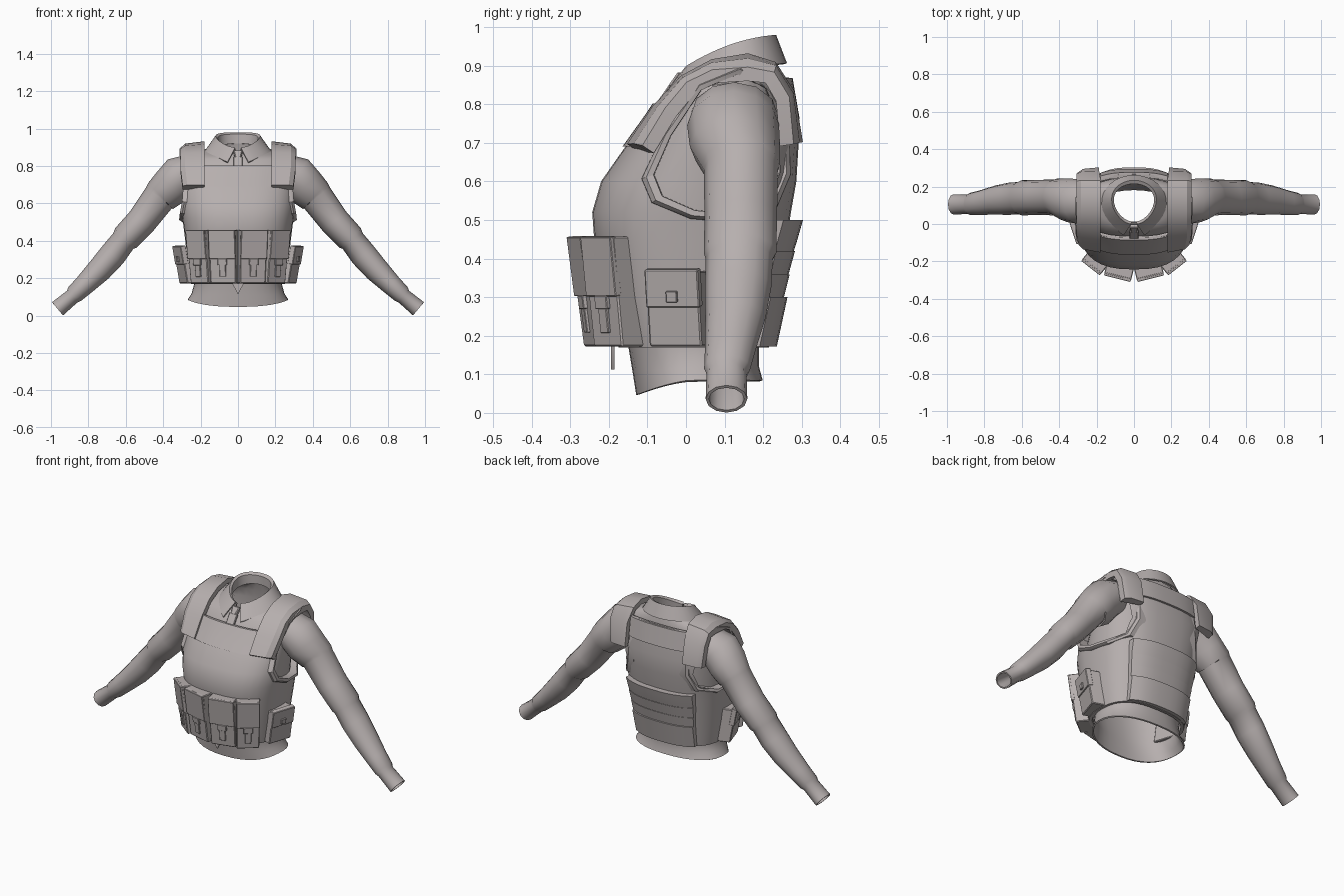
import bpy, bmesh, math
from mathutils import Vector, Matrix

if "Cube" in bpy.data.objects:
    bpy.data.objects.remove(bpy.data.objects["Cube"])

cloth = bpy.data.materials.new("warm_grey_cloth")
cloth.diffuse_color = (0.47, 0.43, 0.425, 1)
cloth.use_nodes = True
cloth.node_tree.nodes["Principled BSDF"].inputs["Base Color"].default_value = cloth.diffuse_color


def make(name, verts, faces, thick=0.0, cutters=(), angle=32, bevel=0.0, offset=0):
    """Mesh object with optional wall thickness, cuts and bevel, shaded by angle."""
    me = bpy.data.meshes.new(name)
    bm = bmesh.new()
    vs = [bm.verts.new(v) for v in verts]
    for f in faces:
        bm.faces.new([vs[i] for i in f])
    bmesh.ops.recalc_face_normals(bm, faces=bm.faces)
    bm.to_mesh(me)
    bm.free()
    ob = bpy.data.objects.new(name, me)
    bpy.context.collection.objects.link(ob)
    if thick:
        m = ob.modifiers.new("wall", 'SOLIDIFY')
        m.thickness, m.offset = thick, offset
    for c in cutters:
        m = ob.modifiers.new("cut", 'BOOLEAN')
        m.object, m.operation, m.solver = c, 'DIFFERENCE', 'EXACT'
    if bevel:
        m = ob.modifiers.new("bevel", 'BEVEL')
        m.width, m.segments = bevel, 1
    bpy.context.view_layer.update()
    me = bpy.data.meshes.new_from_object(ob.evaluated_get(bpy.context.evaluated_depsgraph_get()))
    ob.modifiers.clear()
    ob.data = me
    me.materials.clear()
    me.materials.append(cloth)
    me.shade_smooth()
    me.set_sharp_from_angle(angle=math.radians(angle))
    return ob


def grid(rows, closed=True):
    """Vertices and quads joining equal-length rows of points."""
    n = len(rows[0])
    faces = [(r*n+i, r*n+(i+1) % n, (r+1)*n+(i+1) % n, (r+1)*n+i)
             for r in range(len(rows)-1) for i in range(n if closed else n-1)]
    return [p for row in rows for p in row], faces


def spow(v, e):
    return math.copysign(abs(v)**e, v)


def ring(zf, zb, yf, yb, hw, p=2.6, angles=None, bulge=0.0, egg=0.0):
    """Rounded-box section; angle 0 faces the front, height tilts front to back."""
    out = []
    for a in angles or [math.tau*i/36 for i in range(36)]:
        t = -spow(math.cos(a), 2/p)
        out.append((hw*spow(math.sin(a), 2/p)*(1+egg*t), (yf+yb)/2+t*(yb-yf)/2,
                    (zf+zb)/2+t*(zb-zf)/2+bulge*(1-t*t)))
    return out


# vest sections: front z, back z, front y, back y, half width
VEST = [(.17, .17, -.175, .215, .25), (.30, .30, -.21, .235, .27), (.45, .45, -.238, .262, .288),
        (.52, .52, -.243, .272, .297), (.60, .60, -.22, .286, .308), (.70, .70, -.150, .292, .311),
        (.80, .87, -.080, .266, .298)]


def section(z, k=0):
    for a, b in zip(VEST, VEST[1:]):
        if z <= b[k] or b is VEST[-1]:
            t = min(1, max(0, (z-a[k])/(b[k]-a[k])))
            return [a[i]+(b[i]-a[i])*t for i in range(2, 5)]


def vest_y(x, z, back):
    yf, yb, hw = section(z, int(back))
    h = (1-min(1, abs(x)/hw)**2.6)**(1/2.6)*(yb-yf)/2
    return (yf+yb)/2+(h if back else -h)


def vest_x(y, z):
    yf, yb, hw = section(z)
    return hw*(1-min(.97, abs(y-(yf+yb)/2)/((yb-yf)/2))**2.6)**(1/2.6)


def plate(name, hw, z0, z1, back, out0, out1, taper=0):
    """Raised panel wrapped over the vest; out0/out1 are its bottom/top heights."""
    s = 1 if back else -1
    rows = []
    for lift in (-.008, 1):
        sub = []
        for j in range(4):
            t = j/3
            z, w = z0+(z1-z0)*t, hw+taper*t
            o = lift if lift < 0 else out0+(out1-out0)*t
            sub.append([(x, vest_y(x, z, back)+s*o, z) for x in [w*(i/5-1) for i in range(11)]])
        rows.append(sub)
    v, f = grid(rows[0], False)
    v2, f2 = grid(rows[1], False)
    n, c = len(v), 11
    edge = list(range(c)) + [c*r+c-1 for r in range(1, 4)] + [3*c+i for i in range(c-2, -1, -1)] + [2*c, c]
    side = [(a, b, b+n, a+n) for a, b in zip(edge, edge[1:]+edge[:1])]
    make(name, v+v2, f+[tuple(i+n for i in q) for q in f2]+side, angle=25)


def box(name, w, d, h, mat, lean=0, bevel=0.004, taper=0):
    """Box with its front face on local y = 0; lean pulls the bottom back."""
    v = [(x*w/2*(1-taper*(z < 0)), y*d+(lean if z < 0 else 0), z*h/2)
         for z in (-1, 1) for x, y in ((-1, 0), (1, 0), (1, 1), (-1, 1))]
    f = [(0, 1, 2, 3), (4, 5, 6, 7)] + [(i, (i+1) % 4, (i+1) % 4+4, i+4) for i in range(4)]
    make(name, [mat @ Vector(p) for p in v], f, bevel=bevel)


# shirt torso, open at the hem and neck; the hem dips at the front
SHIRT = [(.045, .085, -.125, .195, .266), (.11, .12, -.135, .185, .245), (.17, .17, -.145, .185, .23),
         (.45, .45, -.205, .235, .262), (.60, .60, -.185, .25, .27), (.70, .72, -.115, .25, .275),
         (.78, .82, -.06, .245, .285), (.83, .87, -.035, .235, .265), (.845, .90, -.015, .23, .19),
         (.865, .92, .01, .225, .125)]
rows = [ring(*r, p=2.3) for r in SHIRT]
rows[0] = [(x, y, .083-.036*max(0, 1-(y+.125)/.14)**1.5) for x, y, z in rows[0]]
v, f = grid(rows)
make("shirt_torso", v, f, thick=.008, angle=40)

# armholes cut from the vest
HOLE = [(-.105, .61), (-.08, .55), (.015, .51), (.13, .50), (.225, .53), (.262, .62), (.258, .76),
        (.22, .855), (.14, .892), (.035, .85), (-.055, .72)]
cy, cz = .085, .70
cutters = []
for s in (1, -1):
    rows = [[(s*x, cy+(y-cy)*.9, cz+(z-cz)*.93) for y, z in HOLE] for x in (.19, .5)]
    v, f = grid(rows)
    n = len(HOLE)
    c = make("armhole_cutter", v, f+[tuple(range(n)), tuple(range(n, 2*n))])
    c.hide_render = True
    cutters.append(c)
v, f = grid([ring(*r) for r in VEST])
make("vest_body", v, f, thick=.018, cutters=cutters, offset=-1)
for c in cutters:
    bpy.data.objects.remove(c)

# armhole rims, shoulder straps and sleeves
STRAP = [(-.143, .69), (-.075, .79), (-.005, .865), (.07, .905), (.16, .92), (.225, .90), (.27, .83), (.291, .70)]
# sleeve path: x, z, in-plane radius, y centre, y radius
SLEEVE = [(.25, .77, .09, .125, .11), (.31, .745, .107, .122, .115), (.358, .69, .104, .127, .113),
          (.412, .640, .093, .142, .097), (.419, .632, .086, .142, .092), (.515, .505, .077, .142, .090),
          (.60, .415, .073, .14, .090), (.612, .40, .064, .138, .083), (.67, .325, .068, .135, .082),
          (.74, .245, .063, .128, .074), (.82, .165, .052, .115, .062), (.873, .115, .046, .107, .056),
          (.886, .102, .038, .105, .048), (.965, .036, .042, .105, .050)]
for s, side in ((1, "right"), (-1, "left")):
    rows = []
    for i in range(n):
        y, z = HOLE[i]
        dy, dz = (y-cy), (z-cz)
        x = min(.295, vest_x(y, z))
        rows.append([(s*(x+o), cy+dy*k, cz+dz*(1+(k-1)*.7))
                     for o, k in ((-.03, 1.06), (.008, 1.05), (.02, .99), (.018, .89), (-.04, .88))])
    v, f = grid(rows+rows[:1])
    make(side+"_armhole_rim", v, f, angle=35)

    rows = []
    for i, (y, z) in enumerate(STRAP):
        a, b = Vector(STRAP[max(0, i-1)]), Vector(STRAP[min(7, i+1)])
        d = (b-a).normalized()
        ny, nz = -d.y, d.x
        drop = .03*max(0, 1-abs(i-4)/3.5)
        # outer edge wraps back around the chest and the shoulder blade
        wrap = (.035, .025, .01, 0, 0, 0, -.008, -.018)[i]
        x0, x1 = .178+.008*(i > 5), .308-.012*(i in (0, 7))
        rows.append([(s*x, y+ny*o+w*wrap, z+nz*o-dr) for x, o, dr, w in
                     ((x0, -.018, 0, 0), (x0, .012, 0, 0), (x1-.025, .014, drop*.5, .55),
                      (x1, .006, drop, 1), (x1, -.03, drop, 1))])
    v, f = grid(rows)
    make(side+"_shoulder_strap", v, f+[(0, 1, 2, 3, 4), tuple(range(35, 40))], angle=28)

    rows = []
    for i, (x, z, r, yc, ry) in enumerate(SLEEVE):
        a, b = SLEEVE[max(0, i-1)], SLEEVE[min(len(SLEEVE)-1, i+1)]
        d = Vector((b[0]-a[0], b[1]-a[1])).normalized()
        rows.append([(s*(x-d.y*r*math.cos(t)), yc+ry*math.sin(t), z+d.x*r*math.cos(t))
                     for t in [math.tau*k/12 for k in range(12)]])
    v, f = grid(rows)
    make(side+"_sleeve", v, f, thick=.008, angle=38)

    # front magazine pouches and side pouches
    for nm, x, y, rot, w, d, lean in (("inner", .088, -.285, 14, .148, .085, .038),
                                      ("outer", .228, -.230, 38, .128, .09, .035)):
        M = Matrix.Translation((s*x, y, .315)) @ Matrix.Rotation(math.radians(s*rot), 4, 'Z')
        box(f"{side}_{nm}_pouch", w, d, .285, M, lean, taper=.06)
        tilt = M @ Matrix.Rotation(math.atan(lean/.285), 4, 'X')
        for part, pw, ph, pz, lift in (("flap", w*.98, .155, .063, .001), ("strap", .034, .11, -.055, .001),
                                       ("buckle", .05, .035, -.03, .004)):
            box(f"{side}_{nm}_pouch_{part}", pw, .02, ph,
                tilt @ Matrix.Translation((0, lean/2-.007-lift, pz)), 0, .002)
    M = Matrix.Translation((s*.325, -.038, .27)) @ Matrix.Rotation(math.radians(s*72), 4, 'Z')
    box(side+"_side_pouch", .142, .085, .195, M, .035)
    tilt = M @ Matrix.Rotation(math.atan(.035/.195), 4, 'X')
    box(side+"_side_pouch_flap", .145, .03, .10, tilt @ Matrix.Translation((0, .012, .05)), 0, .003)
    box(side+"_side_pouch_buckle", .03, .02, .03, tilt @ Matrix.Translation((0, .004, .03)), 0, .002)

# chest flap and stacked back plates
plate("chest_flap", .185, .69, .802, False, .008, .006)
plate("upper_back_panel", .18, .76, .868, True, .012, .010)
for i, (z0, z1, o0, o1) in enumerate(((.172, .30, .02, .028), (.30, .358, .019, .023),
                                      (.358, .42, .020, .026), (.42, .50, .023, .034))):
    plate(f"lower_back_plate_{i+1}", .19+.006*i, z0, z1, True, o0, o1, .006)

# folded collar, open at the throat and narrower at the front
gap = .16
ang = [gap+(math.tau-2*gap)*i/30 for i in range(31)]
rows = [ring(.855, .92, .005, .218, .112, 2, ang, 0, .16), ring(.885, .968, .008, .218, .110, 2, ang, .016, .16),
        ring(.893, .976, -.002, .232, .118, 2, ang, .016, .14), ring(.83, .905, -.045, .258, .170, 2, ang, .012, .05)]
tip = rows[3]
for i in (0, 1, 2, 28, 29, 30):  # pointed collar tips
    x, y, z = tip[i]
    k = min(i, 30-i)
    tip[i] = (math.copysign(.055+.018*k, x), y-.014+.004*k, z-.012+.004*k)
v, f = grid(rows, False)
make("collar", v, f, thick=.008, angle=40)

# necktie: knot, blade and the tip below the vest
T = Matrix.Translation((0, -.034, .865)) @ Matrix.Rotation(math.radians(-35), 4, 'X')
box("tie_knot", .05, .025, .05, T, 0, .005, .4)
T = Matrix.Translation((0, -.072, .81)) @ Matrix.Rotation(math.radians(-35), 4, 'X')
box("tie_blade", .05, .015, .10, T, 0, .003)
tri = [(x, y, z) for y in (-.195, -.185) for x, z in ((-.032, .19), (.032, .19), (.03, .17), (0, .113), (-.03, .17))]
make("tie_tip", tri, [(0, 1, 2, 3, 4), (5, 6, 7, 8, 9)]+[(i, (i+1) % 5, (i+1) % 5+5, i+5) for i in range(5)])
